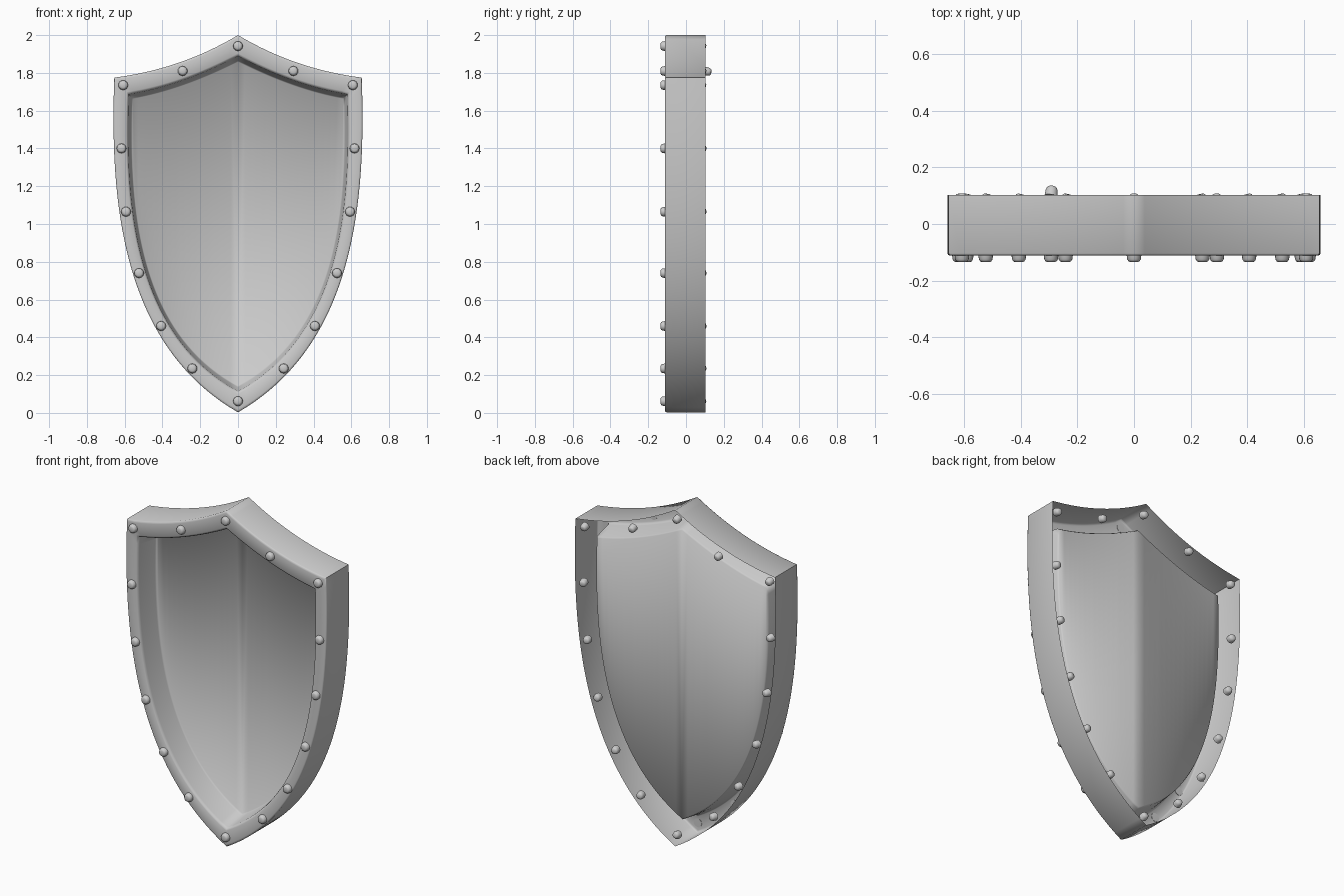
import bpy, bmesh
from math import radians
from mathutils import Vector

if "Cube" in bpy.data.objects:
    bpy.data.objects.remove(bpy.data.objects["Cube"])


def bezier(pts, n):
    """Points along a quadratic or cubic curve, without the last one."""
    out = []
    for i in range(n):
        t, p = i / n, [Vector(q) for q in pts]
        while len(p) > 1:
            p = [a.lerp(b, t) for a, b in zip(p, p[1:])]
        out.append(p[0])
    return out


def outline(o):
    """Closed shield outline (x, z), moved inwards by about o."""
    corner = (.655 - o, 1.775 - 1.15 * o)
    tip = Vector((0, .003 + 1.45 * o))
    half = bezier([(0, 2 - 1.45 * o), (.3, 1.82 - 1.15 * o), corner], 16)
    half += bezier([corner, (.68 - 1.05 * o, 1.1), (.61 - .8 * o, .355 + .75 * o), tip], 40)
    half.append(tip)
    return half + [Vector((-p.x, p.y)) for p in half[-2:0:-1]]


def finish(ob_name, bm, angle):
    bmesh.ops.recalc_face_normals(bm, faces=bm.faces)
    me = bpy.data.meshes.new(ob_name)
    bm.to_mesh(me)
    bm.free()
    ob = bpy.data.objects.new(ob_name, me)
    bpy.context.collection.objects.link(ob)
    bpy.ops.object.select_all(action='DESELECT')
    ob.select_set(True)
    bpy.context.view_layer.objects.active = ob
    bpy.ops.object.shade_smooth_by_angle(angle=radians(angle))
    return ob


# Shield body: thin sheet, open at the back; outer wall, rim, lip, sunken panel
profile = [(0, .102), (0, -.104), (.003, -.11), (.01, -.112),
           (.066, -.112), (.073, -.107), (.077, -.096), (.092, .03), (.098, .04)]
bm = bmesh.new()
rings = [[bm.verts.new((p.x, y, p.y)) for p in outline(o)] for o, y in profile]
for a, b in zip(rings, rings[1:]):
    for i in range(len(a)):
        j = (i + 1) % len(a)
        bm.faces.new((a[i], a[j], b[j], b[i]))
panel = bm.faces.new(rings[-1])
bmesh.ops.triangulate(bm, faces=[panel])
finish("shield_body", bm, 66)


def rivet(name, base, axis, r, height):
    """Short tapered stud with a rounded head, from base along axis."""
    bm = bmesh.new()
    levels = [(0, r), (height * .6, r * .92), (height * .88, r * .75), (height, r * .5)]
    rot = Vector(axis).to_track_quat('Z', 'Y')
    rows = []
    for h, rad in levels:
        c = bmesh.ops.create_circle(bm, segments=16, radius=rad)["verts"]
        for v in c:
            v.co = Vector(base) + rot @ (v.co + Vector((0, 0, h)))
        rows.append(c)
    for a, b in zip(rows, rows[1:]):
        for i in range(16):
            bm.faces.new((a[i], a[i - 1], b[i - 1], b[i]))
    bm.faces.new(rows[0])
    bm.faces.new(rows[-1])
    finish(name, bm, 50)


# Rivets on the front rim, and matching ones along the back edge
right = [(.293, 1.81), (.608, 1.735), (.617, 1.4), (.593, 1.065),
         (.524, .74), (.407, .46), (.242, .235)]
spots = [(0, 1.942), (0, .062)] + right + [(-x, z) for x, z in right]
edge = outline(0)
for i, (x, z) in enumerate(spots):
    rivet(f"front_rivet_{i}", (x, -.11, z), (0, -1, 0), .026, .025)
    p = Vector((x, z))
    inward = (p - min(edge, key=lambda q: (q - p).length)).normalized()
    if x == 0:
        inward = Vector((0, 1 if z < 1 else -1))
    lift = .028 if (x < 0 and abs(x) < .3 and z > 1.5) else 0
    rivet(f"back_rivet_{i}", (x, .072 + lift, z),
          (inward.x * .25, 1, inward.y * .25), .023, .034)
